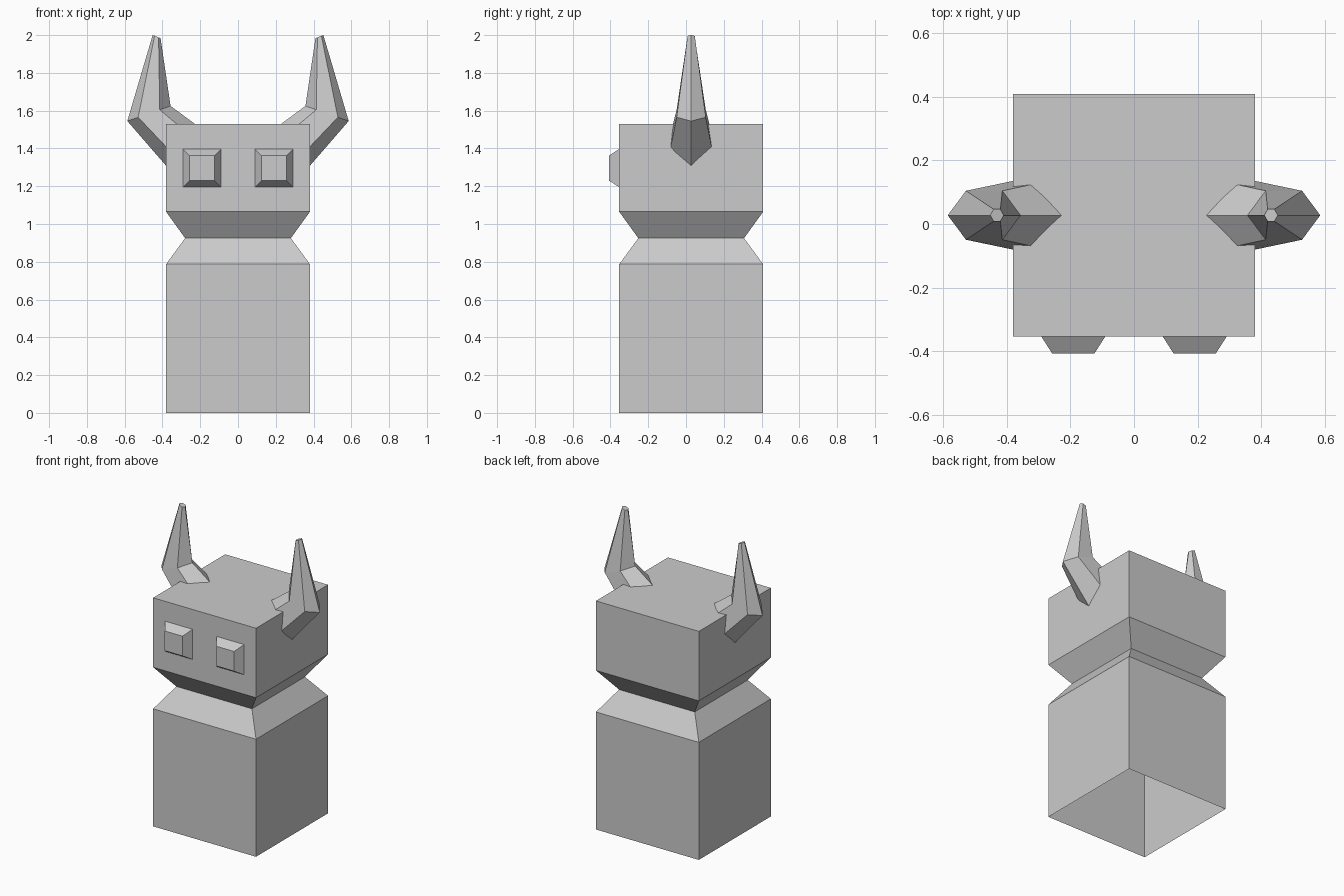
import bpy, bmesh, math
from mathutils import Vector

if "Cube" in bpy.data.objects:
    bpy.data.objects.remove(bpy.data.objects["Cube"])

CY = 0.0275  # y centre of the body and horns


def loft(name, rings, mirror=False):
    """Bridge equal-sized rings with quads, cap the last ring, leave the first open."""
    bm = bmesh.new()
    loops = [[bm.verts.new(p) for p in ring] for ring in rings]
    n = len(loops[0])
    for a, b in zip(loops, loops[1:]):
        for i in range(n):
            j = (i + 1) % n
            bm.faces.new((a[i], a[j], b[j], b[i]))
    bm.faces.new(loops[-1])
    bmesh.ops.recalc_face_normals(bm, faces=bm.faces)
    mesh = bpy.data.meshes.new(name)
    bm.to_mesh(mesh)
    bm.free()
    obj = bpy.data.objects.new(name, mesh)
    bpy.context.collection.objects.link(obj)
    if mirror:
        obj.modifiers.new("mirror", 'MIRROR').use_axis[0] = True
    return obj


CORNERS = ((-1, -1), (1, -1), (1, 1), (-1, 1))


def body_ring(half, z):
    return [(sx * half, CY + sy * half, z) for sx, sy in CORNERS]


def eye_ring(half, y):
    return [(0.191 + sx * half, y, 1.296 + sz * half) for sx, sz in CORNERS]


def horn_ring(outer, inner, depth):
    """Six-sided ring spanned by its outer and inner (x, z) points."""
    o, i = Vector(outer), Vector(inner)
    centre, axis = (o + i) / 2, (o - i) / 2
    ring = []
    for k in range(6):
        a = k * math.pi / 3
        p = centre + axis * math.cos(a)
        ring.append((p.x, CY + depth / 0.866 * math.sin(a), p.y))
    return ring


# body, pinched neck and head, open underneath
loft("body_and_head", [body_ring(h, z) for h, z in (
    (0.381, 0.0), (0.381, 0.787), (0.28, 0.925), (0.381, 1.065), (0.381, 1.53))])

# raised square eyes on the front
loft("eyes", [eye_ring(0.101, -0.3535), eye_ring(0.066, -0.408)], mirror=True)

# bent horns, rooted inside the head
loft("horns", [
    horn_ring((0.33, 1.25), (0.113, 1.445), 0.13),
    horn_ring((0.586, 1.545), (0.357, 1.625), 0.077),
    horn_ring((0.452, 2.0), (0.41, 1.984), 0.019)], mirror=True)
